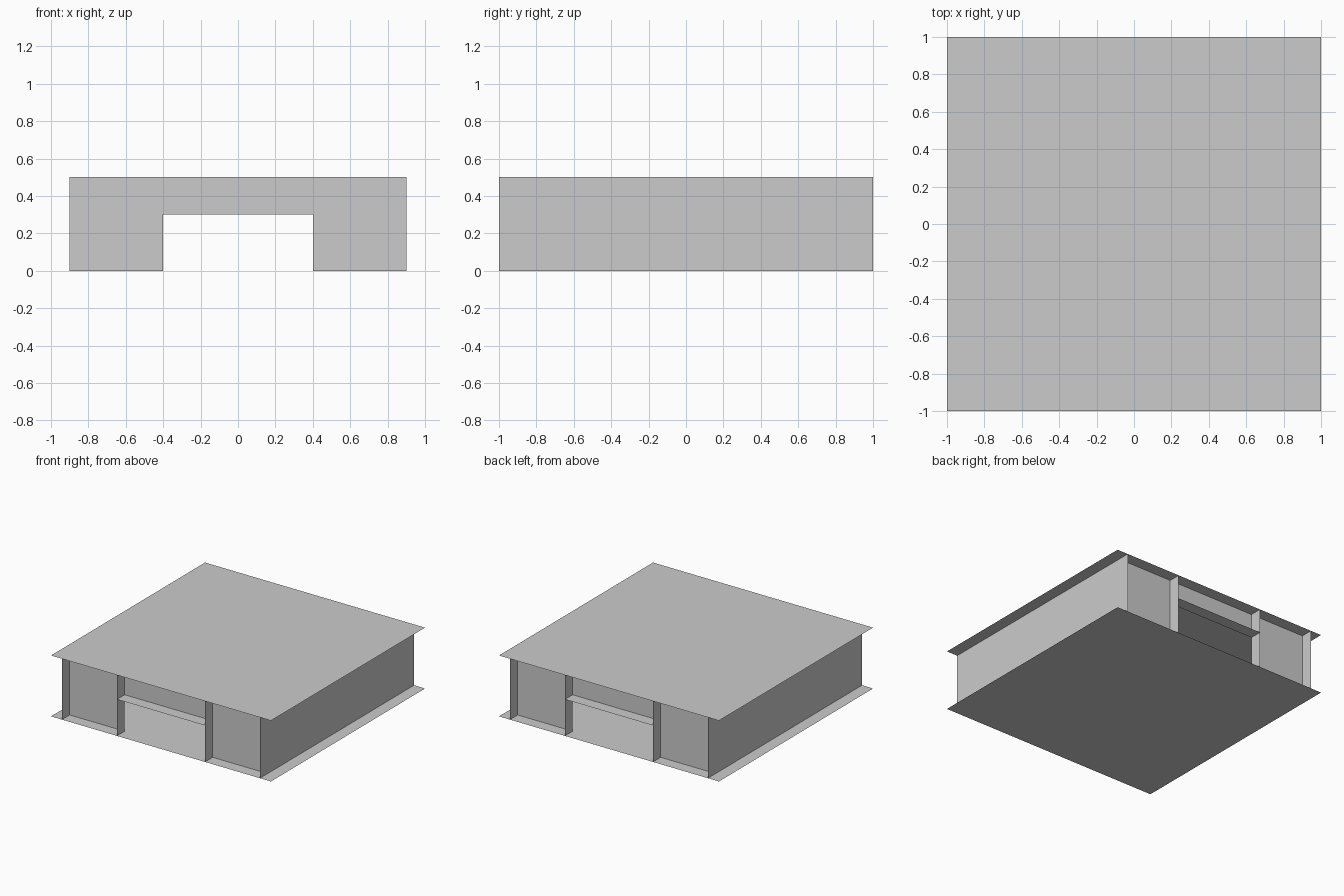
import bpy
import bmesh
from mathutils import Vector

if "Cube" in bpy.data.objects:
    bpy.data.objects.remove(bpy.data.objects["Cube"])


def sheet(name, lo, hi):
    """Flat rectangle between two corners; one axis has zero extent."""
    lo, hi = Vector(lo), Vector(hi)
    flat = min(range(3), key=lambda i: abs(hi[i] - lo[i]))
    a, b = [i for i in range(3) if i != flat]
    bm = bmesh.new()
    verts = []
    for s, t in ((0, 0), (1, 0), (1, 1), (0, 1)):
        p = lo.copy()
        p[a] = (lo, hi)[s][a]
        p[b] = (lo, hi)[t][b]
        verts.append(bm.verts.new(p))
    bm.faces.new(verts)
    mesh = bpy.data.meshes.new(name)
    bm.to_mesh(mesh)
    bm.free()
    obj = bpy.data.objects.new(name, mesh)
    bpy.context.collection.objects.link(obj)
    return obj


H = 0.5       # overall height
WALL = 0.9    # side wall position and recessed panel depth
DOOR = 0.4    # half width of the opening
LINTEL = 0.3  # height of the opening

# Floor and roof sheets
sheet("floor", (-1, -1, 0), (1, 1, 0))
sheet("roof", (-1, -1, H), (1, 1, H))

# Full-length side walls
for side, x in (("left", -WALL), ("right", WALL)):
    sheet(f"{side}_wall", (x, -1, 0), (x, 1, H))

# Matching open facades at the front and back
for end, s in (("front", -1), ("back", 1)):
    inner, outer = s * WALL, s
    for side, m in (("left", -1), ("right", 1)):
        sheet(f"{end}_{side}_panel", (m * DOOR, inner, 0), (m * WALL, inner, H))
        sheet(f"{end}_{side}_fin", (m * DOOR, inner, 0), (m * DOOR, outer, H))
    sheet(f"{end}_lintel_panel", (-DOOR, inner, LINTEL), (DOOR, inner, H))
    sheet(f"{end}_lintel_shelf", (-DOOR, inner, LINTEL), (DOOR, outer, LINTEL))
